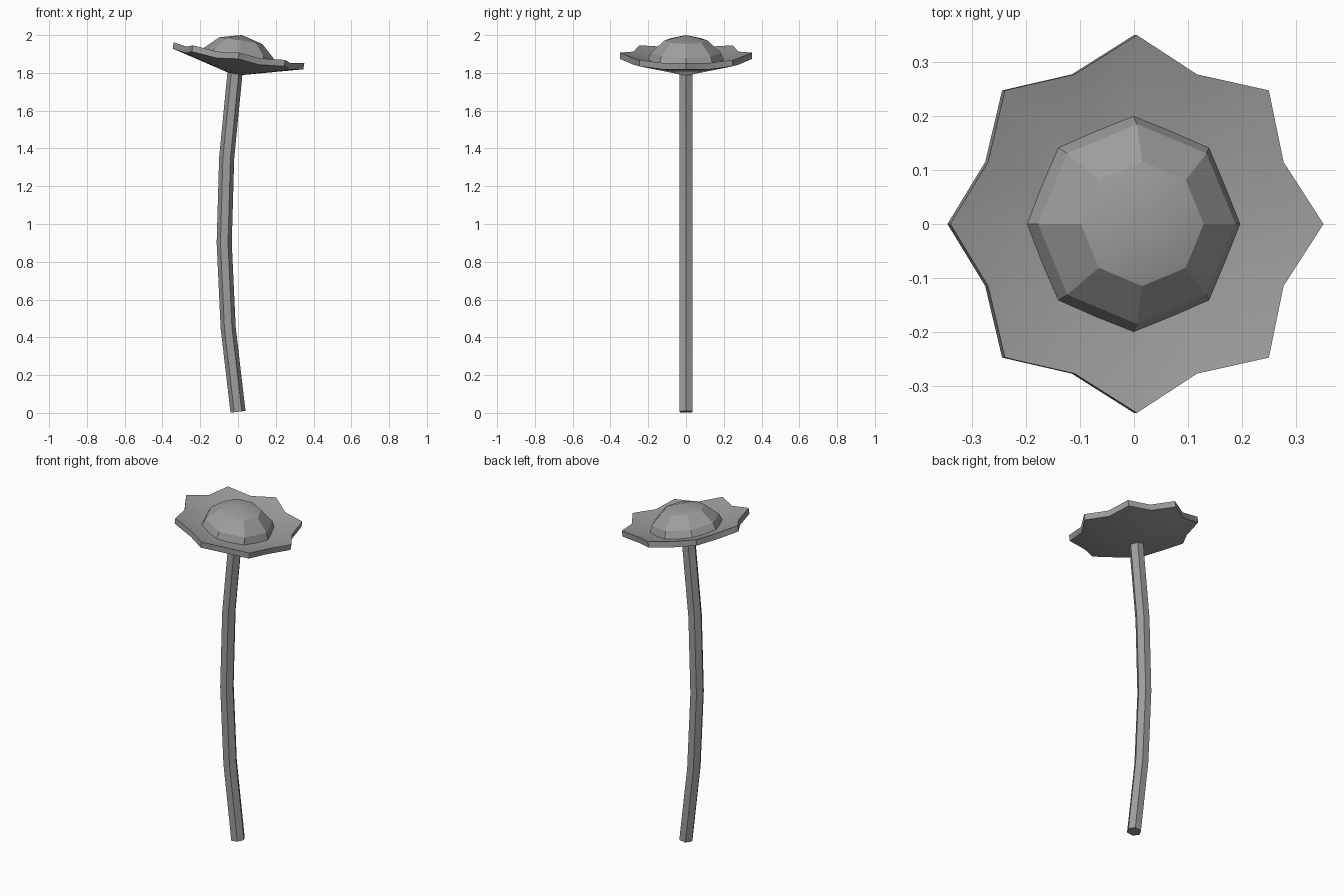
import bpy, bmesh
from math import sin, cos, pi, radians
from mathutils import Vector, Matrix

cube = bpy.data.objects.get("Cube")
if cube:
    bpy.data.objects.remove(cube, do_unlink=True)

grey = bpy.data.materials.new("plain grey")
grey.use_nodes = True
colour = (0.34, 0.34, 0.34, 1)
grey.diffuse_color = colour
grey.node_tree.nodes["Principled BSDF"].inputs["Base Color"].default_value = colour


def ring(count, radius, height, inner=None):
    """Closed ring of points; inner gives a second radius for every other point."""
    pts = []
    for i in range(count):
        r = inner if inner and i % 2 else radius
        a = 2 * pi * i / count
        # points of the inner radius keep to the same cone through the height function
        pts.append(Vector((r * cos(a), r * sin(a), height(r))))
    return pts


def loft(name, rings, start=None, end=None, matrix=None, smooth=30):
    """Skin a list of rings, with a tip point or a flat cap at each end."""
    bm = bmesh.new()
    loops = [[bm.verts.new(p) for p in pts] for pts in rings]
    n = len(loops[0])
    for low, high in zip(loops, loops[1:]):
        for i in range(n):
            j = (i + 1) % n
            bm.faces.new((low[i], low[j], high[j], high[i]))
    for loop, tip in ((loops[0], start), (loops[-1], end)):
        if tip is None:
            bm.faces.new(loop)
        else:
            v = bm.verts.new(tip)
            for i in range(n):
                bm.faces.new((loop[i], loop[(i + 1) % n], v))
    bmesh.ops.recalc_face_normals(bm, faces=bm.faces[:])
    mesh = bpy.data.meshes.new(name)
    bm.to_mesh(mesh)
    bm.free()
    mesh.materials.append(grey)
    obj = bpy.data.objects.new(name, mesh)
    bpy.context.collection.objects.link(obj)
    if matrix:
        obj.matrix_world = matrix
    bpy.ops.object.select_all(action="DESELECT")
    obj.select_set(True)
    bpy.context.view_layer.objects.active = obj
    bpy.ops.object.shade_smooth_by_angle(angle=radians(smooth))
    return obj


# Stem: six-sided tube along a gentle bow
path = [Vector(p) for p in ((0, 0, 0.006), (-0.052, 0, 0.45), (-0.073, 0, 0.9),
                            (-0.06, 0, 1.35), (-0.016, 0, 1.8))]
sections = []
for k, p in enumerate(path):
    along = path[min(k + 1, 4)] - path[max(k - 1, 0)]
    lean = Matrix.Rotation(along.x / along.z, 3, "Y")
    sections.append([p + lean @ v for v in ring(6, 0.04, lambda r: 0)])
loft("stem", sections)

# Flower head leans toward +x
head = Matrix.Translation((-0.014, 0, 1.785)) @ Matrix.Rotation(radians(9), 4, "Y")

# Petals: shallow eight-pointed cone with an even thickness
slope = 0.09 / 0.35
loft("petals", [ring(16, 0.35, lambda r: r * slope, 0.3),
                ring(16, 0.35, lambda r: r * slope + 0.034, 0.3)],
     (0, 0, 0), (0, 0, 0.034), head)

# Centre: faceted dome, only the top cap is smooth
dome = [(0.21, 0.058), (0.185, 0.123), (0.115, 0.188)]
loft("flower_centre", [ring(8, r, lambda _, h=h: h) for r, h in dome],
     (0, 0, 0.045), (0, 0, 0.218), head, 24)
